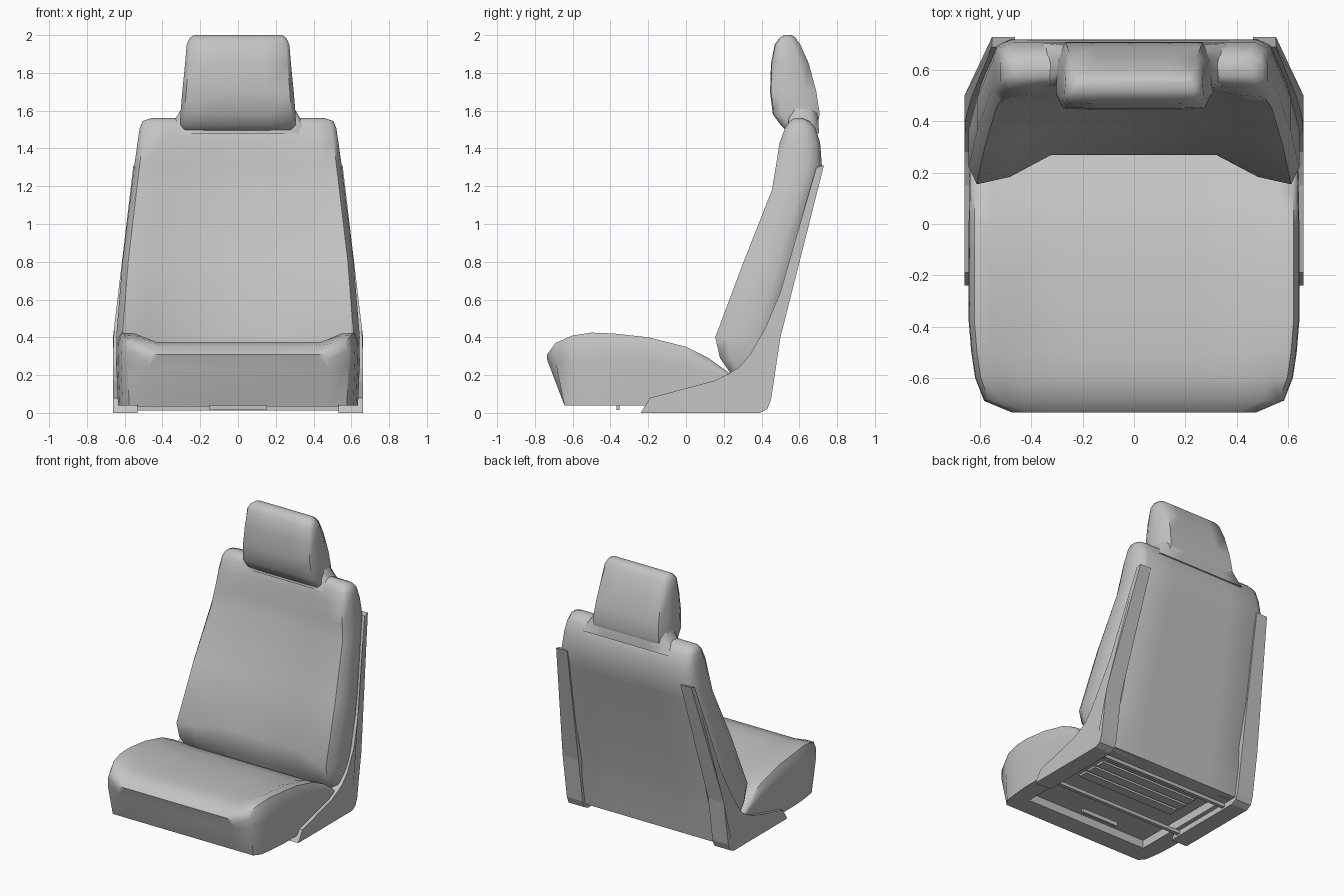
import bpy, bmesh, math

if "Cube" in bpy.data.objects:
    bpy.data.objects.remove(bpy.data.objects["Cube"])

grey = bpy.data.materials.new("seat grey")
grey.use_nodes = True
COLOUR = (0.55, 0.55, 0.55, 1)
grey.diffuse_color = COLOUR
grey.node_tree.nodes["Principled BSDF"].inputs["Base Color"].default_value = COLOUR


def finish(name, bm, angle):
    bmesh.ops.recalc_face_normals(bm, faces=bm.faces)
    mesh = bpy.data.meshes.new(name)
    bm.to_mesh(mesh)
    bm.free()
    mesh.materials.append(grey)
    obj = bpy.data.objects.new(name, mesh)
    bpy.context.collection.objects.link(obj)
    bpy.ops.object.select_all(action="DESELECT")
    obj.select_set(True)
    bpy.context.view_layer.objects.active = obj
    if angle:
        bpy.ops.object.shade_smooth_by_angle(angle=math.radians(angle))
    return obj


def loft(half_rings):
    """Mirror each half section in x, then skin and cap the rings."""
    bm = bmesh.new()
    rings = []
    for half in half_rings:
        mirrored = [(-x, y, z) for x, y, z in reversed(half[1:-1])]
        rings.append([bm.verts.new(p) for p in half + mirrored])
    for a, b in zip(rings, rings[1:]):
        n = len(a)
        for i in range(n):
            j = (i + 1) % n
            bm.faces.new((a[i], a[j], b[j], b[i]))
    bm.faces.new(rings[0])
    bm.faces.new(rings[-1])
    return bm


def box(name, size, centre):
    bm = bmesh.new()
    bmesh.ops.create_cube(bm, size=1)
    for v in bm.verts:
        v.co = [c * s + o for c, s, o in zip(v.co, size, centre)]
    return finish(name, bm, 0)


# Seat cushion: y, half width, centre height, bolster height
def cushion_ring(y, w, zc, zb):
    low = 0.04
    mid = min(0.28, (low + zb) / 2 + 0.06)
    pts = [(0, low), (0.6 * w, low), (0.985 * w, low), (w, mid), (0.995 * w, mid + 0.6 * (zb - mid)),
           (0.965 * w, zb), (0.86 * w, zb - 0.1 * (zb - zc)), (0.7 * w, zc), (0.4 * w, zc), (0, zc)]
    return [(x, max(y, -0.735 + 0.38 * max(0, 0.28 - z)), z) for x, z in pts]


cushion = [(-0.735, 0.48, 0.31, 0.31), (-0.69, 0.585, 0.355, 0.37), (-0.6, 0.62, 0.375, 0.41),
           (-0.5, 0.635, 0.375, 0.425), (-0.38, 0.645, 0.37, 0.42), (-0.2, 0.645, 0.355, 0.40),
           (0, 0.645, 0.32, 0.35), (0.12, 0.643, 0.28, 0.29), (0.23, 0.64, 0.2, 0.21), (0.38, 0.6, 0.15, 0.15)]
seat = finish("seat_cushion", loft([cushion_ring(*s) for s in cushion]), 50)

# Hollow under the cushion
cutter = box("underside_cutter", (1.0, 0.8, 0.14), (0, -0.1, 0.03))
cutter.hide_render = True
cut = seat.modifiers.new("underside hollow", "BOOLEAN")
cut.object = cutter
cut.solver = "EXACT"
cutter.hide_set(True)


# Backrest: z, half width, bolster front, centre front, back
def back_ring(z, w, yb, yc, yk):
    d = yk - yb
    pts = [(0, yc), (0.5 * w, yc), (0.75 * w, yb + 0.25 * (yc - yb)), (0.95 * w, yb), (w, yb + 0.2 * d),
           (w, yb + 0.65 * d), (0.97 * w, yk - 0.1 * d), (0.88 * w, yk), (0.45 * w, yk), (0, yk)]
    return [(x, y, z) for x, y in pts]


back = [(0.04, 0.6, 0.36, 0.36, 0.42), (0.21, 0.63, 0.235, 0.3, 0.45), (0.29, 0.64, 0.18, 0.27, 0.465),
        (0.4, 0.645, 0.155, 0.27, 0.485), (0.8, 0.612, 0.305, 0.38, 0.59), (1.18, 0.565, 0.455, 0.5, 0.685),
        (1.3, 0.55, 0.475, 0.515, 0.72), (1.43, 0.532, 0.495, 0.53, 0.71), (1.51, 0.52, 0.525, 0.545, 0.685),
        (1.545, 0.505, 0.55, 0.56, 0.655), (1.56, 0.46, 0.575, 0.58, 0.62)]
finish("backrest", loft([back_ring(*s) for s in back]), 60)


# Headrest and the flared neck below it: z, half width, front, back
def head_ring(z, w, yf, yk):
    d = yk - yf
    pts = [(0, yf), (0.5 * w, yf), (0.93 * w, yf + 0.02 * d), (w, yf + 0.2 * d), (0.98 * w, yk - 0.25 * d),
           (0.88 * w, yk), (0.5 * w, yk), (0, yk)]
    return [(x, y, z) for x, y in pts]


head = [(1.48, 0.295, 0.55, 0.68), (1.52, 0.305, 0.505, 0.695), (1.58, 0.305, 0.46, 0.708),
        (1.7, 0.295, 0.445, 0.69), (1.85, 0.28, 0.45, 0.65), (1.95, 0.272, 0.47, 0.605),
        (1.985, 0.255, 0.495, 0.58), (2.0, 0.235, 0.52, 0.56)]
finish("headrest", loft([head_ring(*s) for s in head]), 60)
neck = [(1.48, 0.4, 0.53, 0.705), (1.55, 0.335, 0.54, 0.7), (1.6, 0.305, 0.55, 0.69), (1.66, 0.28, 0.56, 0.67)]
finish("headrest_neck", loft([head_ring(*s) for s in neck]), 60)

# Side brackets, leaning inward toward the top
profile = [(-0.24, 0), (-0.19, 0.08), (0.15, 0.17), (0.23, 0.21), (0.28, 0.24), (0.34, 0.31), (0.42, 0.45),
           (0.5, 0.64), (0.58, 0.92), (0.69, 1.3), (0.73, 1.31), (0.5, 0.4), (0.45, 0.07), (0.43, 0.02), (0.39, 0)]
for name, side in (("left_bracket", 1), ("right_bracket", -1)):
    bm = bmesh.new()
    walls = []
    for inner in (False, True):
        wall = []
        for y, z in profile:
            t = max(0, z - 0.4) / 0.9
            x = 0.662 - 0.107 * t - (0.13 - 0.04 * t if inner else 0)
            wall.append(bm.verts.new((side * x, y, z)))
        walls.append(wall)
    n = len(profile)
    for i in range(n):
        j = (i + 1) % n
        bm.faces.new((walls[0][i], walls[0][j], walls[1][j], walls[1][i]))
    for wall in walls:
        bm.faces.new(wall)
    finish(name, bm, 0)

# Cross rails and slats beneath the seat
for i, y in enumerate((-0.17, 0.3)):
    box(f"cross_rail_{i + 1}", (1.1, 0.025, 0.025), (0, y, 0.025))
for i in range(4):
    box(f"underside_slat_{i + 1}", (0.8, 0.07, 0.015), (0, -0.06 + 0.09 * i, 0.09))
box("adjuster_lever", (0.3, 0.015, 0.03), (0, -0.36, 0.03))
